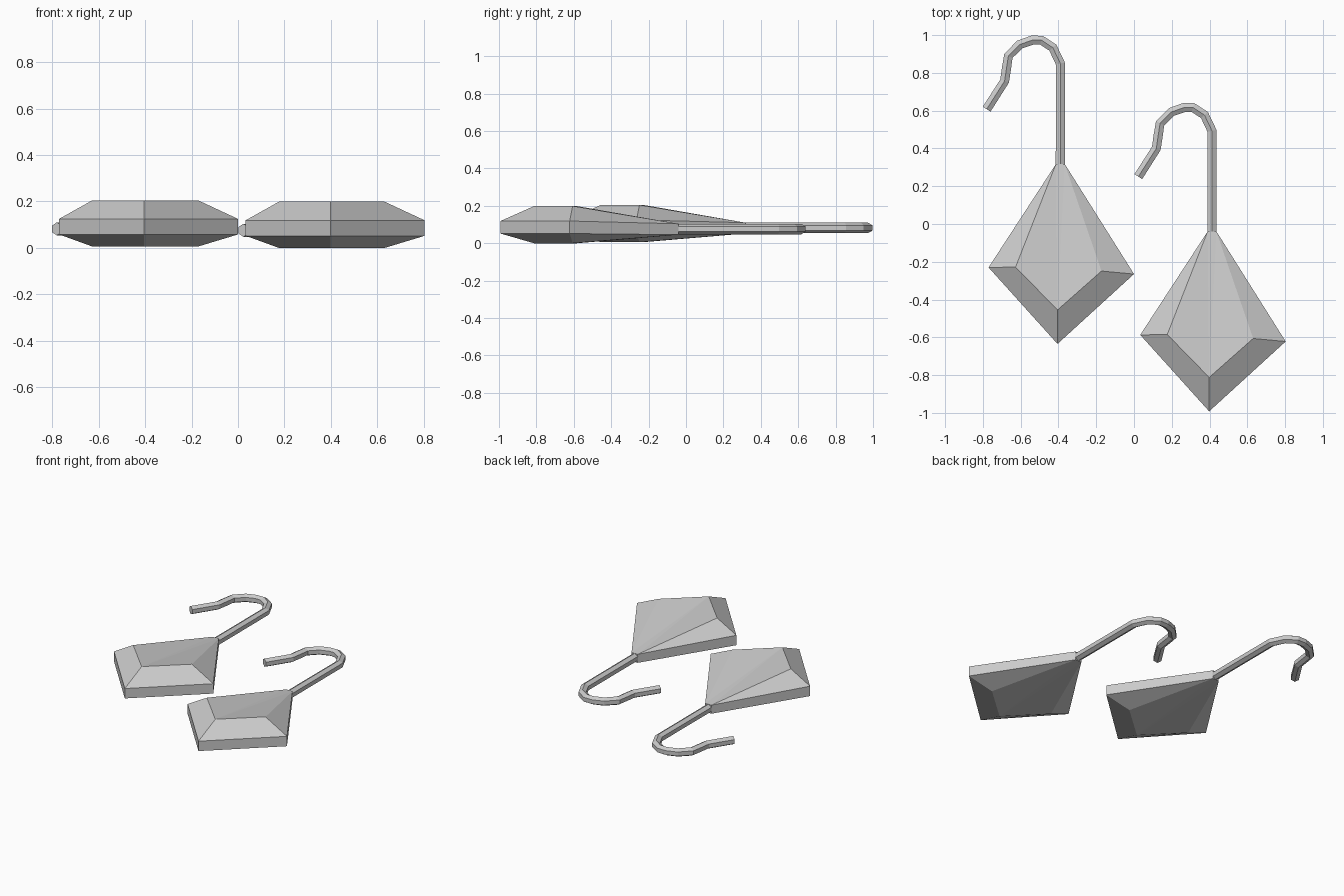
import bpy, bmesh
from mathutils import Vector

if "Cube" in bpy.data.objects:
    bpy.data.objects.remove(bpy.data.objects["Cube"])

# Outline of the faceted drop: apex pair, right, bottom, left corners
GIRDLE = [(-.413, .318), (-.367, .318), (0, -.265), (-.405, -.635), (-.77, -.23)]
# Raised table corners: right, bottom, left
TABLE = [(-.172, -.249), (-.405, -.455), (-.627, -.228)]
# Centre line of the ear wire
WIRE = [(-.39, .30), (-.39, .85), (-.43, .934), (-.49, .973), (-.54, .973),
        (-.605, .95), (-.665, .89), (-.675, .825), (-.685, .757), (-.78, .608)]


def finish(bm, name, offset):
    bmesh.ops.recalc_face_normals(bm, faces=bm.faces)
    me = bpy.data.meshes.new(name)
    bm.to_mesh(me)
    bm.free()
    ob = bpy.data.objects.new(name, me)
    ob.location = offset
    bpy.context.collection.objects.link(ob)


def gem(name, offset):
    bm = bmesh.new()
    rings = []
    # Upper and lower cap: apex height, edge height, table height
    for za, ze, zt in ((.11, .125, .205), (.052, .058, .006)):
        g = [bm.verts.new((x, y, za if i < 2 else ze)) for i, (x, y) in enumerate(GIRDLE)]
        r, b, l = [bm.verts.new((x, y, zt)) for x, y in TABLE]
        al, ar, gr, gb, gl = g
        for f in ((ar, gr, r), (gr, gb, b, r), (gb, gl, l, b), (gl, al, l),
                  (al, b, l), (al, ar, b), (ar, r, b)):
            bm.faces.new(f)
        rings.append(g)
    # Thin band around the edge
    top, low = rings
    for i in range(5):
        j = (i + 1) % 5
        bm.faces.new((top[i], top[j], low[j], low[i]))
    finish(bm, name, offset)


def wire(name, offset, radius=.028, z=.082):
    bm = bmesh.new()
    pts = [Vector(p) for p in WIRE]
    rings = []
    for i, p in enumerate(pts):
        d_in = (p - pts[max(i - 1, 0)]).normalized()
        d_out = (pts[min(i + 1, len(pts) - 1)] - p).normalized()
        t = (d_in + d_out).normalized()
        n = Vector((t.y, -t.x))
        # Hexagonal section with a ridge on top
        rings.append([bm.verts.new((p.x + n.x * u * radius, p.y + n.y * u * radius, z + v * radius))
                      for u, v in ((0, 1), (.87, .5), (.87, -.5), (0, -1), (-.87, -.5), (-.87, .5))])
    for a, b in zip(rings, rings[1:]):
        for i in range(6):
            j = (i + 1) % 6
            bm.faces.new((a[i], a[j], b[j], b[i]))
    bm.faces.new(rings[0])
    bm.faces.new(rings[-1])
    finish(bm, name, offset)


# The pair of earrings
for side, offset in (("left", (0, 0, 0)), ("right", (.803, -.357, -.006))):
    gem(side + "_drop", offset)
    wire(side + "_ear_wire", offset)
